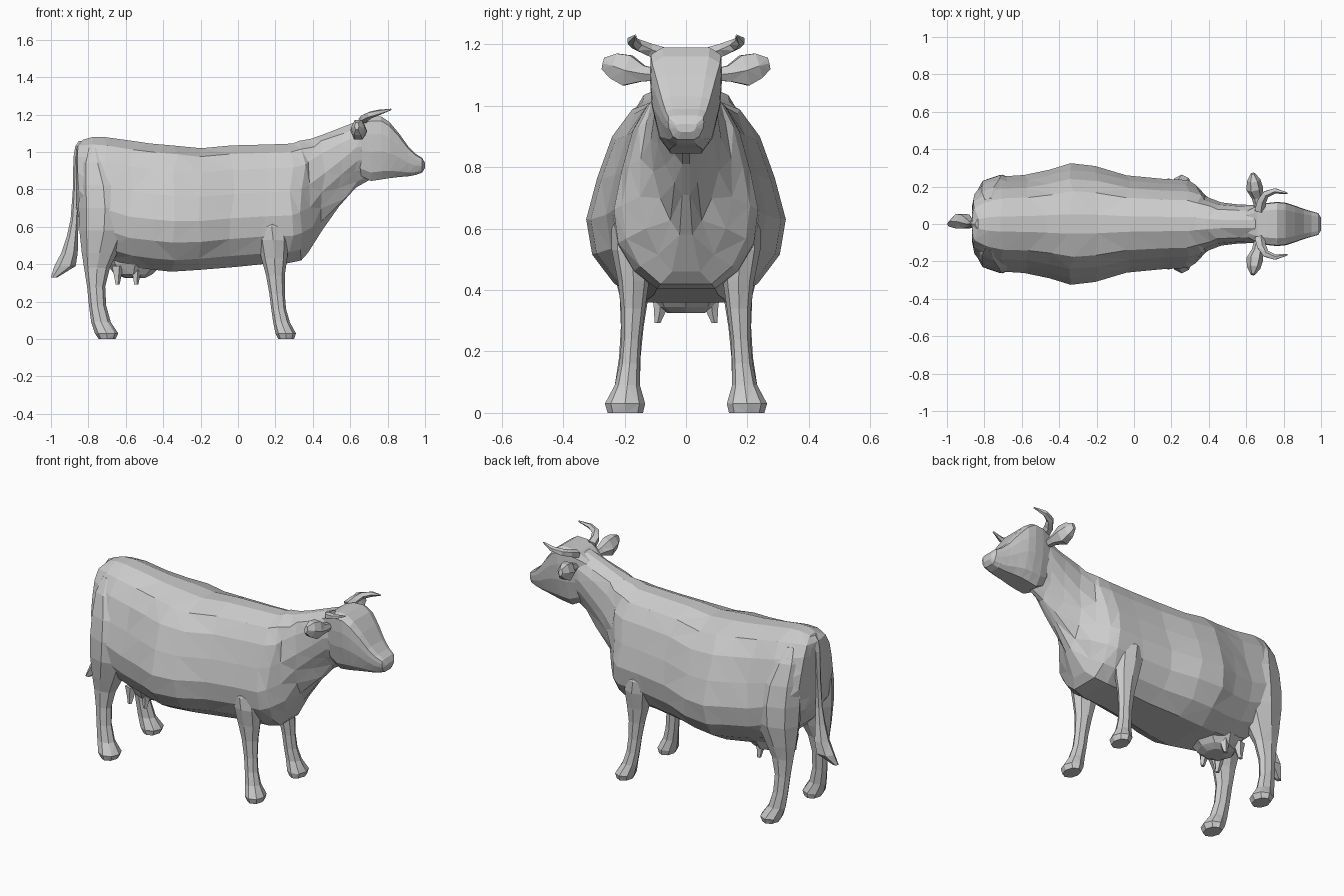
import bpy, bmesh, math, random
from mathutils import Vector

random.seed(4)


def loft(name, rings, mirror=False):
    """Skin a list of equal-length rings, cap the ends, keep flat triangles."""
    bm = bmesh.new()
    loops = [[bm.verts.new(p) for p in ring] for ring in rings]
    n = len(loops[0])
    for a, b in zip(loops, loops[1:]):
        for i in range(n):
            j = (i + 1) % n
            bm.faces.new((a[i], a[j], b[j], b[i]))
    bm.faces.new(loops[0])
    bm.faces.new(loops[-1])
    bmesh.ops.recalc_face_normals(bm, faces=bm.faces)
    bmesh.ops.triangulate(bm, faces=bm.faces, quad_method='SHORT_EDGE')
    mesh = bpy.data.meshes.new(name)
    bm.to_mesh(mesh)
    bm.free()
    obj = bpy.data.objects.new(name, mesh)
    bpy.context.collection.objects.link(obj)
    if mirror:
        mod = obj.modifiers.new("Mirror", 'MIRROR')
        mod.use_axis = (False, True, False)
    return obj


def trunk(name, sections, profile, profile_end, slide=0.0):
    """Sections are x, top z, bottom z, half width, blend between the two profiles.
    slide shifts points along x for irregular facets."""
    rings = []
    for i, (x, top, bot, w, k) in enumerate(sections):
        s = slide if 0 < i < len(sections) - 1 else 0
        half = []
        for (t, pw), (_, pe) in zip(profile, profile_end):
            half.append((x + random.uniform(-s, s), w * (pw + (pe - pw) * k),
                         bot + (top - bot) * t))
        rings.append(half + [(px, -y, z) for px, y, z in reversed(half)])
    return loft(name, rings)


def column(name, sections, n=8, mirror=False):
    """Sections are z, x min, x max, y min, y max (horizontal rings)."""
    rings = []
    for z, x0, x1, y0, y1 in sections:
        rings.append([((x0 + x1) / 2 + (x1 - x0) / 2 * math.cos(2 * math.pi * k / n),
                       (y0 + y1) / 2 + (y1 - y0) / 2 * math.sin(2 * math.pi * k / n), z)
                      for k in range(n)])
    return loft(name, rings, mirror)


def tube(name, path, n=6, mirror=False):
    """Path entries are (point, sideways radius, upward radius)."""
    pts = [Vector(p[0]) for p in path]
    rings = []
    for i, (_, ra, rb) in enumerate(path):
        d = (pts[min(i + 1, len(pts) - 1)] - pts[max(i - 1, 0)]).normalized()
        side = d.cross(Vector((0, 0, 1))).normalized()
        up = side.cross(d)
        rings.append([pts[i] + side * ra * math.cos(2 * math.pi * k / n)
                      + up * rb * math.sin(2 * math.pi * k / n) for k in range(n)])
    return loft(name, rings, mirror)


# Body and neck: pear-shaped barrel blending to a neck with a narrow throat
barrel = [(0, .4), (.09, .72), (.23, .94), (.4, 1), (.6, .89), (.8, .74), (.93, .54), (1, .16)]
throat = [(0, .12), (.09, .36), (.23, .65), (.4, .88), (.6, 1), (.8, .92), (.93, .7), (1, .2)]
trunk("body_and_neck", [
    (-.865, 1.03, .70, .10, 0), (-.845, 1.065, .62, .16, 0), (-.79, 1.08, .52, .225, 0),
    (-.70, 1.08, .43, .255, 0), (-.58, 1.06, .385, .262, 0), (-.45, 1.045, .37, .29, 0),
    (-.34, 1.035, .36, .325, 0), (-.20, 1.02, .37, .31, 0), (-.03, 1.035, .385, .26, 0),
    (.14, 1.04, .40, .242, 0), (.28, 1.045, .405, .235, 0), (.345, 1.06, .42, .208, 0),
    (.39, 1.07, .46, .158, .4), (.46, 1.095, .58, .118, .8), (.55, 1.13, .71, .104, 1),
    (.64, 1.165, .81, .102, 1), (.72, 1.16, .86, .09, 1)], barrel, throat, .018)

# Head: broad forehead and deep cheeks tapering to the muzzle
skull = [(0, .45), (.13, .74), (.45, .95), (.72, 1), (.93, .97), (1, .65)]
trunk("head", [
    (.60, 1.13, .95, .07, 0), (.66, 1.172, .87, .10, 0), (.71, 1.19, .845, .112, 0),
    (.765, 1.19, .853, .118, 0), (.81, 1.16, .86, .114, 0), (.86, 1.10, .866, .098, 0),
    (.91, 1.03, .87, .08, 0), (.95, .99, .877, .068, 0), (.985, .968, .89, .058, 0),
    (1.0, .94, .915, .034, 0)], skull, skull)

# Legs with flared hooves; the upper ends form shoulders and thighs
column("front_legs", [
    (0, .215, .30, .14, .255), (.03, .20, .31, .133, .264), (.09, .188, .277, .15, .232),
    (.16, .178, .257, .15, .217), (.24, .168, .25, .146, .21), (.34, .15, .25, .133, .212),
    (.43, .125, .263, .12, .222), (.53, .105, .272, .11, .242), (.60, .10, .26, .11, .242),
    (.68, .15, .24, .12, .20)], mirror=True)
column("hind_legs", [
    (0, -.745, -.655, .14, .255), (.03, -.765, -.64, .133, .264), (.09, -.785, -.68, .15, .232),
    (.18, -.797, -.705, .148, .218), (.28, -.807, -.71, .138, .212), (.38, -.823, -.685, .122, .216),
    (.46, -.835, -.645, .09, .236), (.58, -.848, -.585, .05, .262), (.70, -.852, -.57, .04, .262),
    (.82, -.85, -.59, .04, .24), (.94, -.84, -.66, .04, .195), (1.02, -.81, -.72, .06, .14)],
    mirror=True)

# Udder and teats
column("udder", [(.325, -.60, -.50, -.06, .06), (.345, -.66, -.46, -.10, .10),
                 (.40, -.70, -.40, -.13, .13), (.48, -.74, -.36, -.15, .15)])
for label, x in (("rear", -.645), ("fore", -.545)):
    column(label + "_teats", [(.292, x - .012, x + .012, .083, .103),
                              (.33, x - .02, x + .02, .065, .105),
                              (.39, x - .035, x + .035, .05, .11)], n=5, mirror=True)

# Tail hanging behind the rump, ending in a flared tuft
column("tail", [(1.06, -.85, -.80, -.03, .03), (1.03, -.87, -.81, -.035, .035),
                (.97, -.88, -.835, -.025, .025), (.80, -.883, -.85, -.02, .02),
                (.64, -.895, -.852, -.02, .02), (.55, -.915, -.855, -.025, .035),
                (.46, -.945, -.857, -.03, .055), (.39, -.982, -.868, -.03, .06),
                (.33, -1.0, -.965, -.015, .015)], n=6)

# Ears: flattened leaf shapes pointing sideways
tube("ears", [((.665, .09, 1.10), .022, .022), ((.66, .14, 1.105), .03, .03),
              ((.645, .19, 1.115), .045, .058), ((.64, .235, 1.13), .036, .048),
              ((.635, .27, 1.138), .012, .022)], mirror=True)

# Horns: sweep outwards, then forwards and up
tube("horns", [((.67, .07, 1.165), .03, .025), ((.68, .12, 1.182), .026, .022),
               ((.705, .16, 1.198), .021, .02), ((.755, .178, 1.212), .016, .015),
               ((.82, .165, 1.228), .004, .004)], n=5, mirror=True)
